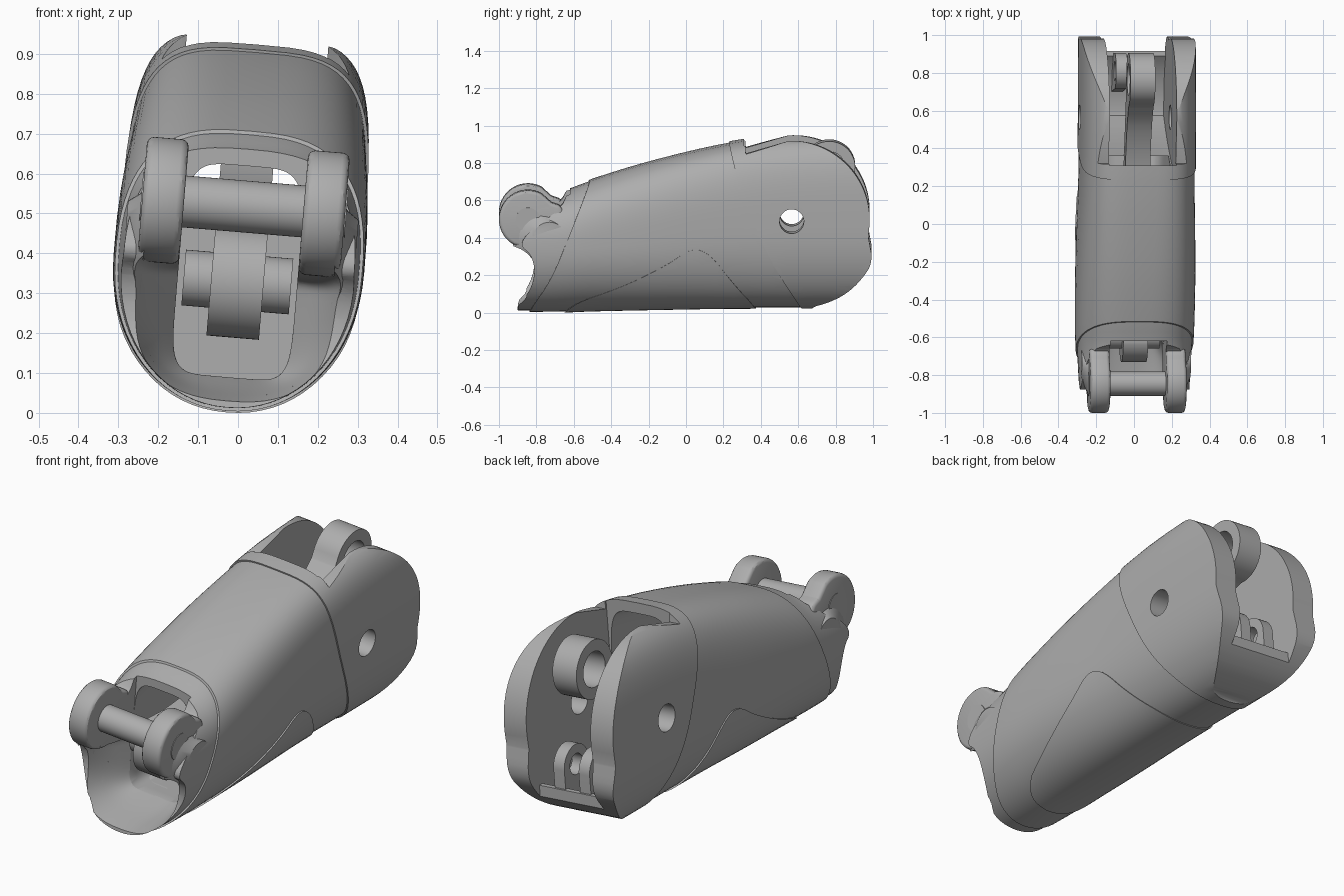
import bpy, bmesh
from math import sin, cos, pi, radians, copysign
from mathutils import Matrix

if "Cube" in bpy.data.objects:
    bpy.data.objects.remove(bpy.data.objects["Cube"])

grey = bpy.data.materials.new("plain grey")
grey.use_nodes = True
grey.diffuse_color = (0.42, 0.42, 0.42, 1)
grey.node_tree.nodes["Principled BSDF"].inputs["Base Color"].default_value = (0.42, 0.42, 0.42, 1)
parts = []


def mesh_object(name, rings):
    """Skin a row of equal rings into a closed solid."""
    bm = bmesh.new()
    loops = [[bm.verts.new(p) for p in ring] for ring in rings]
    count = len(loops[0])
    for a, b in zip(loops, loops[1:]):
        for i in range(count):
            j = (i + 1) % count
            bm.faces.new((a[i], a[j], b[j], b[i]))
    bm.faces.new(loops[0])
    bm.faces.new(loops[-1])
    bmesh.ops.recalc_face_normals(bm, faces=bm.faces)
    mesh = bpy.data.meshes.new(name)
    bm.to_mesh(mesh)
    bm.free()
    obj = bpy.data.objects.new(name, mesh)
    bpy.context.collection.objects.link(obj)
    return obj


def soften(points, steps=2):
    """Round an open path by corner cutting."""
    for _ in range(steps):
        out = [points[0]]
        for a, b in zip(points, points[1:]):
            for t in (0.25, 0.75):
                out.append(tuple(u + (v - u) * t for u, v in zip(a, b)))
        points = out + [points[-1]]
    return points


def loft(name, rows, grow=0.0, count=72):
    """Rows hold y, half width, bottom, top, waist height, lower and upper squareness."""
    rings = []
    for y, w, low, high, waist, n_low, n_up in soften(rows):
        ring = []
        for i in range(count):
            c, s = cos(2 * pi * i / count), sin(2 * pi * i / count)
            n = n_up if s > 0 else n_low
            h = high - waist if s > 0 else waist - low
            x = (w + grow) * copysign(abs(c) ** (2 / n), c)
            z = waist + (h + grow) * copysign(abs(s) ** (2 / n), s)
            ring.append((x, y, z))
        rings.append(ring)
    return mesh_object(name, rings)


def prism(name, profile, x0, x1):
    return mesh_object(name, [[(x, y, z) for y, z in profile] for x in (x0, x1)])


def arc(y, z, r, count=48, start=0, end=360):
    turns = [radians(start + (end - start) * i / count) for i in range(count)]
    return [(y + r * cos(t), z + r * sin(t)) for t in turns]


def apply(obj):
    """Bake the modifiers into the mesh."""
    graph = bpy.context.evaluated_depsgraph_get()
    mesh = bpy.data.meshes.new_from_object(obj.evaluated_get(graph))
    obj.modifiers.clear()
    obj.data = mesh


def boolean(obj, cutters, operation="DIFFERENCE"):
    for cutter in cutters:
        mod = obj.modifiers.new("cut", "BOOLEAN")
        mod.operation, mod.object, mod.solver = operation, cutter, "EXACT"
    apply(obj)


def bevel(obj, width):
    mod = obj.modifiers.new("round", "BEVEL")
    mod.width, mod.segments, mod.limit_method = width, 3, "ANGLE"
    mod.angle_limit = radians(40)
    apply(obj)


# Outer skin shared by all shell pieces
SKIN = [(-1.1, .285, .01, .62, .36, 2.1, 2.6), (-.85, .30, .005, .64, .36, 2.1, 2.6),
        (-.66, .31, .008, .655, .36, 2.1, 2.7), (-.52, .315, .015, .71, .37, 2.1, 2.9),
        (-.2, .315, .022, .81, .40, 2.2, 3.2), (.22, .300, .03, .91, .45, 2.3, 3.6),
        (.57, .297, .03, .955, .48, 2.4, 3.8), (1.1, .295, .035, .965, .48, 2.4, 3.8)]

# Hollows
tunnel = loft("tunnel_cutter", [(-.7, .15, .09, .6, .34, 6, 5), (-.5, .15, .09, .655, .35, 6, 5),
                                (-.2, .155, .09, .755, .4, 6, 5), (.22, .165, .09, .865, .45, 6, 5),
                                (.36, .17, .09, .88, .45, 6, 5)])
funnel = loft("funnel_cutter", [(-1.15, .31, -.02, .42, .3, 2.4, 4), (-.88, .275, .035, .39, .3, 2.4, 4),
                                (-.74, .225, .06, .36, .3, 3, 4), (-.62, .15, .09, .36, .3, 5, 4)])
gap = prism("gap_cutter", [(-1.2, .3), (-.62, .3), (-.62, 1.2), (-1.2, 1.2)], -.15, .15)
rear = prism("rear_cutter", [(.31, .12), (.6, .1), (.8, .15), (.89, .23), (.915, .23), (.925, -.1),
                             (1.2, -.1), (1.2, 1.2), (.31, 1.2)], -.178, .178)
hole = prism("hole_cutter", arc(.565, .515, .065), -1, 1)
eye = prism("eye_cutter", arc(.765, .785, .085), -1, 1)
clevis_hole = prism("clevis_cutter", arc(.81, .32, .05), -1, 1)


def shell(name, profile, grow, cuts):
    """A piece of the outer skin bounded by a side profile."""
    obj = loft(name, SKIN, grow)
    bound = prism("bound", profile, -.6, .6)
    boolean(obj, [bound], "INTERSECT")
    bpy.data.objects.remove(bound)
    boolean(obj, cuts)
    parts.append(obj)


front_rim = soften([(-.86, -.1), (-.84, .02), (-.72, .2), (-.62, .45), (-.515, .71), (-.46, .85)])
cuff_line = soften([(.68, -.1), (.62, .03), (.45, .3), (.3, .65), (.225, .93), (.2, 1.1)])

shell("front_socket", soften([(-.895, -.05), (-.905, .05), (-.83, .14), (-.805, .25), (-.83, .34),
                              (-.89, .385), (-.84, .46), (-.72, .54), (-.66, .6)])
      + [(-.63, .66), (-.45, .8), (-.45, -.05)], -.008, [tunnel, funnel, gap])
shell("middle_shell", front_rim + cuff_line[::-1], 0, [tunnel, funnel])
shell("rear_cuff", cuff_line + [(.3, 1.1), (.32, .87)] + arc(.57, .525, .412, 32, 93, -8)
      + soften([(.975, .43), (1.0, .295), (.94, .2), (.86, .12), (.76, .065), (.66, .035), (.64, -.1)]),
      .007, [tunnel, rear, hole])
shell("underside_pad", soften([(-.68, -.1), (-.64, .05), (-.35, .155), (-.1, .28), (.03, .375), (.13, .34),
                               (.25, .18), (.38, .03), (.42, -.1)]), .007, [tunnel, funnel])

# Front lugs carrying the hinge pin, with a root that spreads into the socket
lug_side = arc(-.845, .52, .155, 36, 62, 238) + soften(
    [(-.92, .385), (-.86, .365), (-.8, .36), (-.7, .4), (-.64, .5), (-.66, .59), (-.72, .61)])
root_rows = [(.24, .14, -.79), (.262, .11, -.765), (.29, .09, -.73)]
for side, label in ((1, "left"), (-1, "right")):
    lug = prism(label + "_front_lug", lug_side, side * .15, side * .255)
    bevel(lug, .018)
    root = mesh_object(label + "_lug_root", [[(side * x, y, z) for y, z in arc(yc, .42, r, 32)]
                                             for x, r, yc in root_rows])
    boolean(root, [funnel])
    parts += [lug, root]
parts.append(prism("front_hinge_pin", arc(-.845, .52, .065), -.258, .258))

# Inner link with an eye at the rear
link = prism("inner_link", arc(-.59, .33, .14, 32, 105, 285)
             + soften([(-.5, .2), (-.1, .32), (.3, .47), (.6, .6), (.74, .645)])
             + arc(.765, .785, .14, 32, -85, 165)
             + soften([(.62, .8), (.52, .69), (.3, .58), (-.1, .5), (-.5, .46)]), -.066, .066)
boolean(link, [eye])
parts.append(link)
parts.append(prism("inner_link_pin", arc(-.59, .33, .07), -.135, .135))

# Small rear clevis
ear_side = arc(.81, .32, .095, 32, 0, 180) + [(.715, .32), (.7, .1), (.84, .15), (.905, .23)]
for side, label in ((1, "left"), (-1, "right")):
    ear = prism(label + "_clevis_ear", ear_side, side * .04, side * .1)
    boolean(ear, [clevis_hole])
    parts.append(ear)

for cutter in (tunnel, funnel, gap, rear, hole, eye, clevis_hole):
    bpy.data.objects.remove(cutter)

# Slight roll about the long axis, then stand on the ground
pivot = Matrix.Translation((0, 0, .35))
roll = pivot @ Matrix.Rotation(radians(4.8), 4, "Y") @ pivot.inverted()
for obj in parts:
    obj.data.transform(roll)
floor = min(v.co.z for obj in parts for v in obj.data.vertices)
bpy.ops.object.select_all(action="DESELECT")
for obj in parts:
    obj.data.transform(Matrix.Translation((0, 0, -floor)))
    obj.data.materials.clear()
    obj.data.materials.append(grey)
    obj.select_set(True)
bpy.context.view_layer.objects.active = parts[0]
bpy.ops.object.shade_smooth_by_angle(angle=radians(30))
